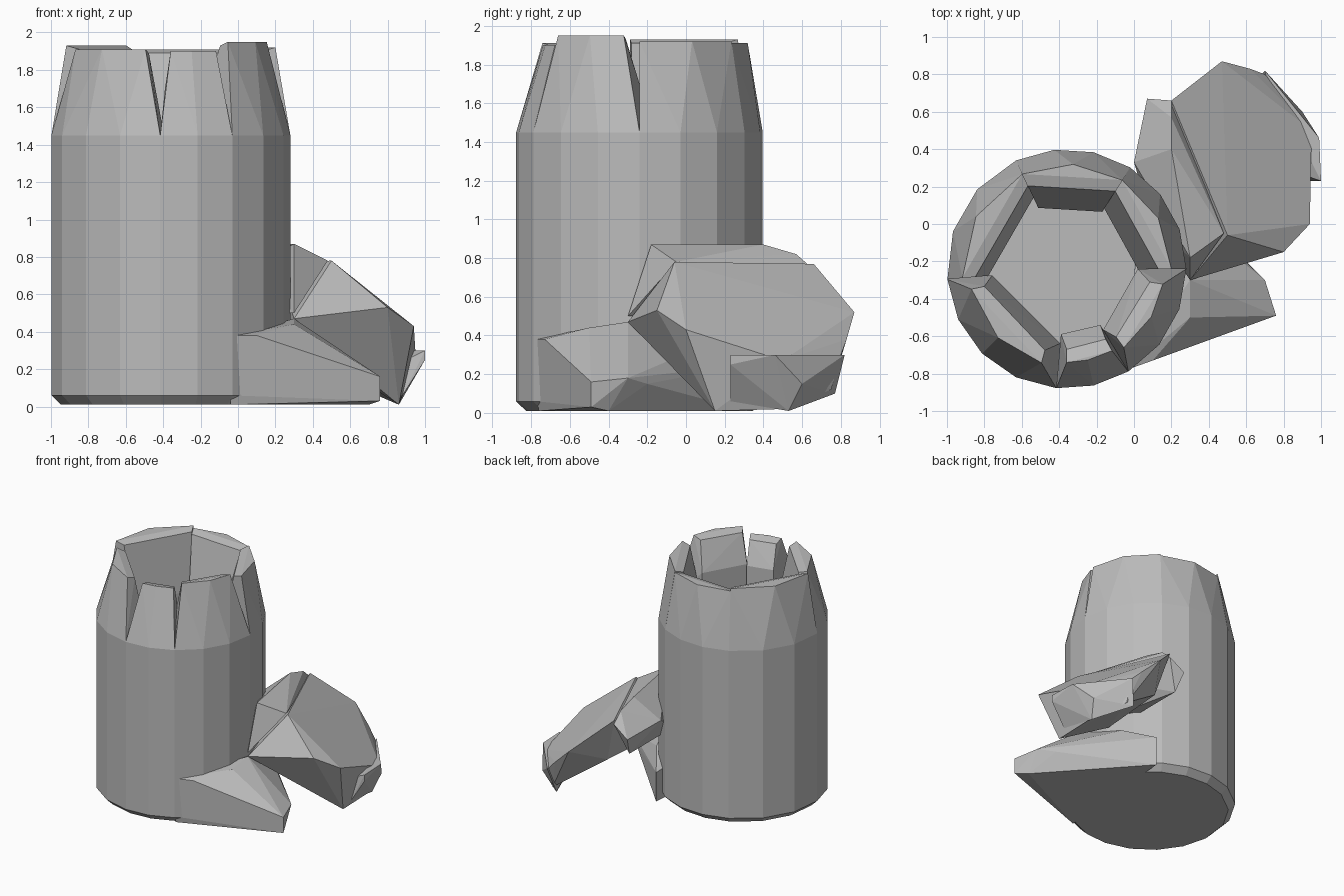
import bpy, bmesh
from math import radians
from mathutils import Matrix, Vector

cube = bpy.data.objects.get("Cube")
if cube:
    bpy.data.objects.remove(cube)

stone = bpy.data.materials.new("grey stone")
stone.use_nodes = True
GREY = (.5, .5, .5, 1)
stone.diffuse_color = GREY
stone.node_tree.nodes["Principled BSDF"].inputs["Base Color"].default_value = GREY

# Tower axis, outer radius, and heights of the chamfered foot and the shoulder
AXIS = Vector((-.36, -.24, 0))
RADIUS = .64
FOOT = .06
SHOULDER = 1.45


def rock(name, points):
    """Faceted stone: convex hull around a few corner points."""
    bm = bmesh.new()
    for point in points:
        bm.verts.new(point)
    hull = bmesh.ops.convex_hull(bm, input=bm.verts)
    loose = [v for v in set(hull["geom_interior"] + hull["geom_unused"])
             if isinstance(v, bmesh.types.BMVert)]
    bmesh.ops.delete(bm, geom=loose, context="VERTS")
    bmesh.ops.dissolve_limit(bm, angle_limit=radians(2), verts=bm.verts, edges=bm.edges)
    bmesh.ops.recalc_face_normals(bm, faces=bm.faces)
    mesh = bpy.data.meshes.new(name)
    bm.to_mesh(mesh)
    bm.free()
    mesh.materials.append(stone)
    obj = bpy.data.objects.new(name, mesh)
    bpy.context.collection.objects.link(obj)
    return obj


def polar(angle, radius, height):
    """Point around the tower axis, angle in degrees from +x."""
    spoke = Matrix.Rotation(radians(angle), 3, "Z") @ Vector((radius, 0, 0))
    return AXIS + spoke + Vector((0, 0, height))


def slab(name, start, end, steps, ridge, inner, ledge, top, lean=(0, 0)):
    """Upright slab over an angle range: chamfered foot, shoulder, ridge, inner face.
    The inner face is upright up to ledge; lean draws in each end of the ridge."""
    points = []
    for i in range(steps + 1):
        angle = start + (end - start) * i / steps
        points += [polar(angle, RADIUS * .92, .01),
                   polar(angle, RADIUS, FOOT),
                   polar(angle, RADIUS, SHOULDER)]
    for angle in (start + lean[0], (start + end) / 2, end - lean[1]):
        points += [polar(angle, ridge, top), polar(angle, ridge - .07, top - .02)]
    for angle in (start, end):
        points += [polar(angle, inner, height) for height in (.01, ledge)]
    rock(name, points)


def prism(name, sides, radius, low, high):
    """Many-sided block on the tower axis."""
    rock(name, [polar(360 * i / sides, radius, z)
                for i in range(sides) for z in (low, high)])


# Ring of standing slabs, anticlockwise from the right
slab("right_slab", 0, 58, 3, .56, .38, SHOULDER, 1.92)
slab("back_slab", 58, 115, 3, .56, .36, SHOULDER, 1.91)
slab("left_slab", 115, 185, 3, .56, .42, SHOULDER, 1.93)
slab("front_left_slab", 185, 265, 4, .52, .4, SHOULDER, 1.91, (7, 10))
slab("front_slab", 265, 301, 2, .5, .35, 1.7, 1.9, (5, 2))
slab("front_right_slab", 301, 360, 3, .52, .38, 1.7, 1.95, (5, 9))

# Solid ground block closing the hollow
prism("hollow_floor", 8, .5, .01, .3)

# Wedge stone at the foot
rock("foot_wedge", [
    (-.04, -.77, FOOT), (-.04, -.76, .01), (-.04, -.78, .38), (.1, -.73, .38),
    (.3, -.5, .44), (.3, -.3, .47), (.76, -.49, .03), (.76, -.49, .16),
    (.7, -.4, .01), (.7, -.3, .18), (.6, -.2, .15), (.05, .32, .01),
    (.05, .32, .25), (.2, .1, .35)])

# Large fallen slab leaning on the ring
rock("leaning_slab", [
    (.3, -.3, .47), (.5, -.06, .78), (.8, -.15, .53), (.94, 0, .43),
    (.95, .5, .27), (.2, .66, .77), (.47, .87, .52), (.62, .83, .38),
    (.7, .8, .3), (.86, .15, .01), (.86, .5, .02), (.7, .75, .12),
    (.3, .6, .4), (.25, 0, .4)])

# Upper stone bridging the fallen slab and the ring
rock("bridging_stone", [
    (.3, -.18, .87), (.2, .4, .87), (.2, .57, .82), (.07, .67, .65),
    (.2, .66, .74), (0, .33, .7), (.48, -.05, .78), (.3, -.3, .5),
    (.1, .6, .5), (.1, 0, .5)])

# Long chip along the outer edge of the fallen slab
rock("edge_chip", [
    (1, .23, .3), (1, .23, .25), (.99, .46, .3), (.7, .82, .3), (.9, .6, .15),
    (.86, .53, .01), (.65, .77, .1), (.88, .23, .06), (.8, .3, .2)])
